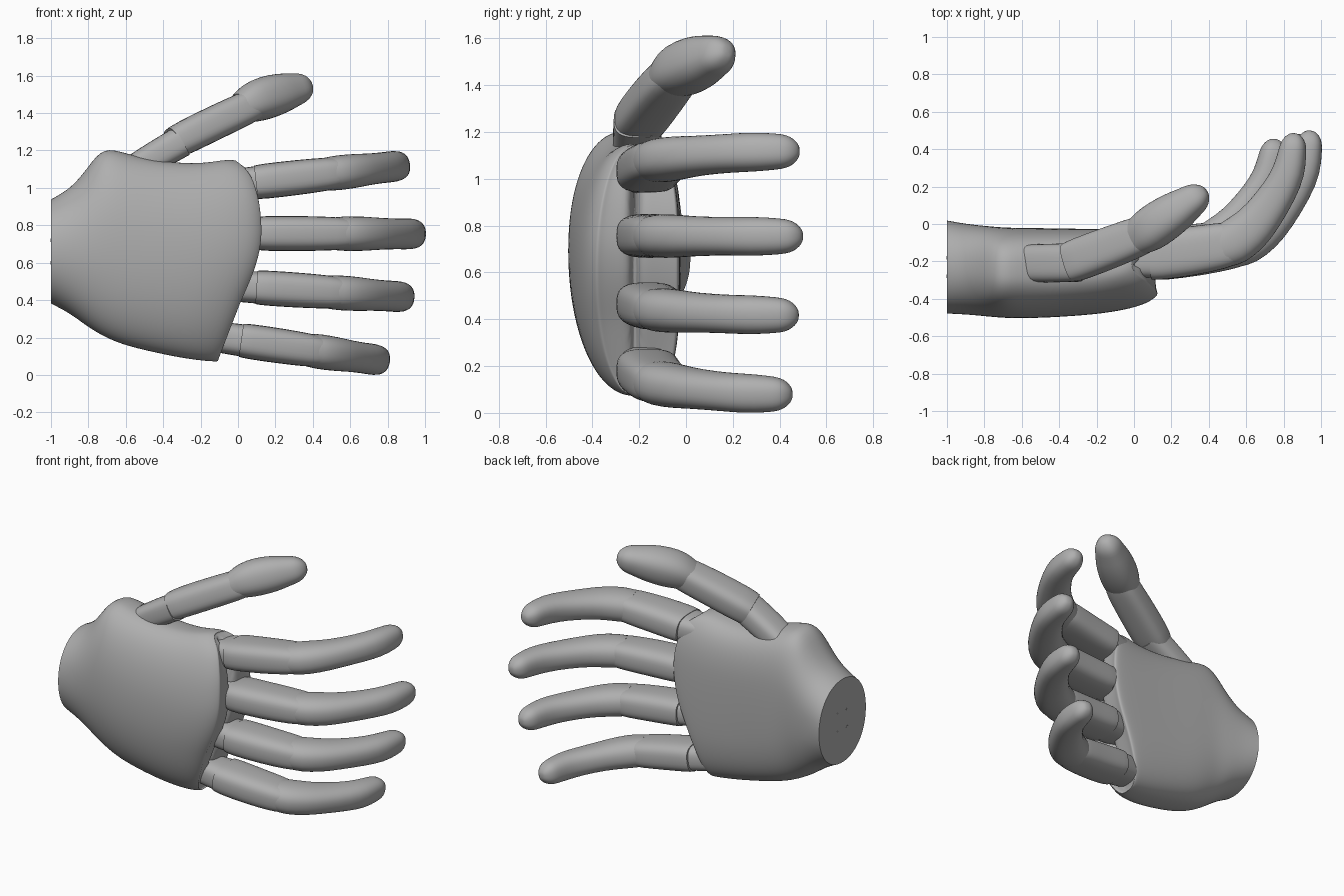
import bpy, bmesh, math
from mathutils import Vector

cube = bpy.data.objects.get("Cube")
if cube:
    bpy.data.objects.remove(cube, do_unlink=True)


def make_material(name, value):
    mat = bpy.data.materials.new(name)
    mat.use_nodes = True
    mat.diffuse_color = (value, value, value, 1)
    mat.node_tree.nodes["Principled BSDF"].inputs["Base Color"].default_value = (value, value, value, 1)
    return mat


GREY = make_material("plain grey", 0.43)


def skin(name, rings, levels, hard_end=True):
    """Bridge closed rings of points into a capped, subdivided solid."""
    bm = bmesh.new()
    loops = [[bm.verts.new(p) for p in ring] for ring in rings]
    n = len(loops[0])
    for a, b in zip(loops, loops[1:]):
        for i in range(n):
            bm.faces.new((a[i], a[(i + 1) % n], b[(i + 1) % n], b[i]))
    caps = [bm.faces.new(loops[0][::-1]), bm.faces.new(loops[-1])]
    crease = bm.edges.layers.float.new("crease_edge")
    for face in bm.faces:
        face.smooth = True
    for cap, hard in zip(caps, (True, hard_end)):
        if hard:
            for edge in cap.edges:
                edge[crease] = 1.0
                edge.smooth = False
    bmesh.ops.recalc_face_normals(bm, faces=bm.faces)
    mesh = bpy.data.meshes.new(name)
    bm.to_mesh(mesh)
    bm.free()
    obj = bpy.data.objects.new(name, mesh)
    bpy.context.collection.objects.link(obj)
    mesh.materials.append(GREY)
    sub = obj.modifiers.new("smooth", 'SUBSURF')
    sub.levels = sub.render_levels = levels


def rounded(angle, power):
    """Point on a unit superellipse."""
    c, s = math.cos(angle), math.sin(angle)
    return (math.copysign(abs(c) ** (2 / power), c),
            math.copysign(abs(s) ** (2 / power), s))


def lerp_table(table, x):
    if x <= table[0][0]:
        return table[0][1]
    for (x0, v0), (x1, v1) in zip(table, table[1:]):
        if x <= x1:
            return v0 + (v1 - v0) * (x - x0) / (x1 - x0)
    return table[-1][1]


# Palm: sections from wrist to knuckles (t, low z, high z, back y, palm y)
stations = [
    (0, .38, .94, -.48, .02), (.1, .33, 1.0, -.485, 0), (.19, .265, 1.11, -.495, -.01),
    (.285, .21, 1.225, -.505, -.02), (.41, .16, 1.185, -.505, -.02), (.6, .12, 1.14, -.495, -.025),
    (.8, .085, 1.13, -.475, -.025), (.95, .07, 1.155, -.435, -.025), (1, .07, 1.15, -.39, -.03)]
knuckle_line = [(.075, -.11), (.4, .015), (.57, .095), (.75, .13), (.95, .11), (1.09, .06), (1.15, -.02)]


def palm_ring(t, low, high, back, front, flatten=1, push=0):
    ring = []
    blend = min(1, t * 2)
    middle = back + (.5 - .03 * blend) * (front - back)
    for i in range(32):
        a = 2 * math.pi * i / 32
        u, v = rounded(a, 2.1 if math.sin(a) < 0 else 2.1 + 1.2 * blend)
        z = (low + high) / 2 + u * (.95 + .05 * flatten) * (high - low) / 2
        reach = front - middle if v > 0 else middle - back
        ring.append((-1 + t * (lerp_table(knuckle_line, z) + 1) + push, middle + v * flatten * reach, z))
    return ring


# The knuckle end closes towards its centre line, so it keeps its curved outline
rings = [palm_ring(*s) for s in stations]
rings += [palm_ring(*stations[-1], flatten, push) for flatten, push in ((.93, .004), (.8, -.005), (.4, -.01), (.03, -.01))]
skin("palm", rings, 2, hard_end=False)

# Small screw plugs on the wrist face
for dy in (-.05, .05):
    for dz in (-.06, .06):
        bpy.ops.mesh.primitive_cylinder_add(vertices=12, radius=.01, depth=.006,
                                            location=(-.999, -.23 + dy, .66 + dz),
                                            rotation=(0, math.pi / 2, 0))
        bpy.context.object.name = "wrist_screw"
        bpy.context.object.data.materials.append(GREY)


def tube(name, path, side, round_end=False):
    """Loft rounded-box sections along a path of (centre, width, thickness)."""
    sections = []
    for i, (p, w, h) in enumerate(path):
        tangent = (path[min(i + 1, len(path) - 1)][0] - path[max(i - 1, 0)][0]).normalized()
        sections.append((p, tangent, w, h))
    if round_end:
        p, tangent, w, h = sections[-1]
        for k in (.4, .7, .9, .98):
            shrink = math.sqrt(1 - k * k)
            sections.append((p + tangent * k * h * .65, tangent, w * shrink, h * shrink))
    rings = []
    power = 2.4 if round_end else 3
    for p, tangent, w, h in sections:
        across = (side - tangent * side.dot(tangent)).normalized()
        normal = tangent.cross(across)
        ring = []
        for i in range(20):
            u, v = rounded(2 * math.pi * (i + .5) / 20, power)
            ring.append(p + across * u * w / 2 + normal * v * h / 2)
        rings.append(ring)
    skin(name, rings, 1, hard_end=not round_end)


# Fingers: side profile shared by all (distance, y, width, thickness)
base_profile = [(-.06, -.185, .165, .2), (.04, -.175, .17, .225), (.15, -.165, .175, .25)]
middle_profile = [(.115, -.165, .18, .265), (.15, -.165, .19, .275), (.35, -.145, .19, .265),
                  (.53, -.115, .18, .25), (.575, -.105, .165, .23)]
tip_profile = [(.53, -.12, .18, .23), (.59, -.1, .19, .255), (.685, -.035, .185, .24),
               (.76, .045, .17, .215), (.86, .185, .165, .19), (.915, .295, .17, .175),
               (.932, .405, .155, .15)]
fingers = {  # start x, start z, slope, length scale, tip reach
    "index": (-.01, 1.018, .115, .92, .965), "middle": (0, .757, -.003, 1, 1),
    "ring": (-.01, .475, -.065, .945, .955), "little": (-.085, .2, -.145, .885, .89)}

for name, (x0, z0, slope, length, reach) in fingers.items():
    side = Vector((-slope, 0, 1)).normalized()

    def place(profile):
        return [(Vector((x0 + d * length, y * (reach if y > 0 else 1), z0 + slope * d * length)), w, h)
                for d, y, w, h in profile]
    tube(name + "_finger_base", place(base_profile), side)
    tube(name + "_finger_middle", place(middle_profile), side)
    tube(name + "_finger_tip", place(tip_profile), side, True)

# Thumb: three lofted segments
thumb_side = Vector((-.45, 0, .9)).normalized()
thumb = {
    "thumb_base": [(-.6, -.21, 1.07, .155, .2), (-.45, -.21, 1.165, .165, .21), (-.3, -.205, 1.25, .17, .21)],
    "thumb_middle": [(-.34, -.205, 1.24, .17, .215), (-.3, -.19, 1.262, .185, .23),
                     (-.1, -.115, 1.36, .185, .225), (.04, -.06, 1.425, .18, .21), (.08, -.04, 1.445, .17, .19)],
    "thumb_tip": [(.02, -.07, 1.425, .17, .2), (.07, -.04, 1.455, .215, .235), (.14, .01, 1.48, .235, .24),
                  (.23, .07, 1.505, .22, .22), (.295, .115, 1.522, .18, .18)]}
for name, points in thumb.items():
    path = [(Vector(p[:3]), p[3], p[4]) for p in points]
    tube(name, path, thumb_side, name == "thumb_tip")
